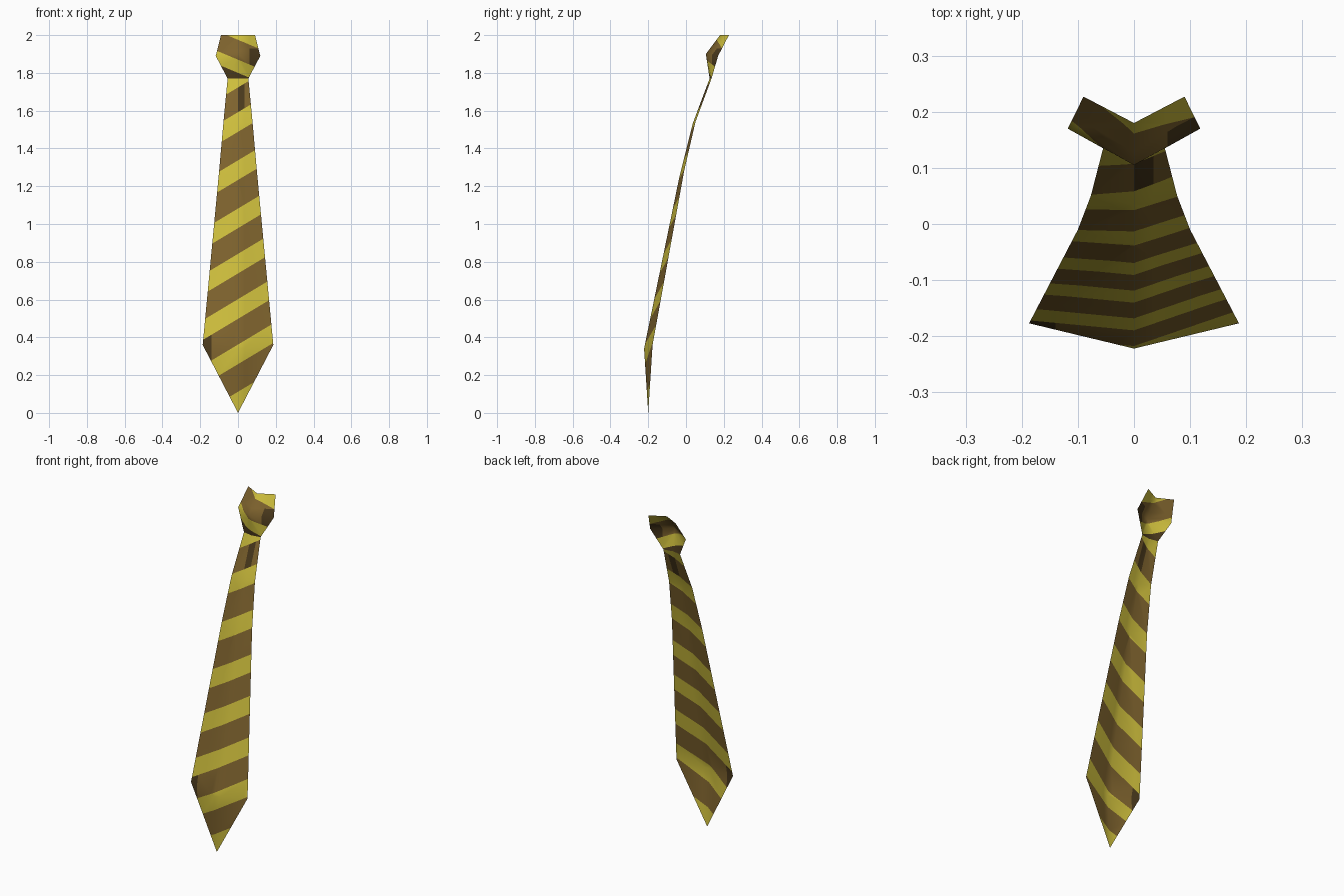
import bpy, bmesh
from mathutils import Vector

if "Cube" in bpy.data.objects:
    bpy.data.objects.remove(bpy.data.objects["Cube"])

def material(name, rgb):
    m = bpy.data.materials.new(name)
    m.diffuse_color = (*rgb, 1)
    m.use_nodes = True
    m.node_tree.nodes["Principled BSDF"].inputs["Base Color"].default_value = m.diffuse_color
    return m

MATS = [material("brown", (0.21, 0.125, 0.027)),
        material("yellow", (0.62, 0.52, 0.046)),
        material("dark brown", (0.07, 0.042, 0.012))]

def folded_sheet(name, rows, cuts, rule):
    """Sheet folded along its centre. Row: ridge y, ridge z, edge x, edge y, edge z."""
    bm = bmesh.new()
    strips = []
    for ry, rz, ex, ey, ez in rows:
        mid = bm.verts.new((0, ry, rz))
        strips.append((bm.verts.new((-ex, ey, ez)), mid, bm.verts.new((ex, ey, ez)))
                      if ex else (mid, mid, mid))
    for a, b in zip(strips, strips[1:]):
        for i in (0, 1):
            corners = list(dict.fromkeys((a[i], a[i + 1], b[i + 1], b[i])))
            bm.faces.new(corners)
    bmesh.ops.triangulate(bm, faces=bm.faces[:])
    # Cut the stripe borders into the cloth
    for co, no in cuts:
        bmesh.ops.bisect_plane(bm, geom=bm.verts[:] + bm.edges[:] + bm.faces[:],
                               plane_co=co, plane_no=no, dist=1e-5)
    for f in bm.faces:
        f.material_index = rule(f.calc_center_median())
        f.smooth = True
    me = bpy.data.meshes.new(name)
    bm.to_mesh(me)
    bm.free()
    for m in MATS:
        me.materials.append(m)
    ob = bpy.data.objects.new(name, me)
    bpy.context.collection.objects.link(ob)

# Blade: long tapering cloth with rising stripes
SLOPE, HALF = 0.60, 0.052
CENTRES = (0.06, 0.31, 0.55, 0.79, 1.03, 1.285, 1.54, 1.775)
blade_cuts = [((0, 0, c + s * HALF), Vector((-SLOPE, 0, 1)))
              for c in CENTRES for s in (-1, 1)]
blade_cuts += [((x, 0, 0), Vector((1, 0, 0))) for x in (-0.14, 0.035)]

def blade_rule(c):
    h = c.z - SLOPE * c.x
    if any(abs(h - k) < HALF for k in CENTRES):
        return 1
    if c.x < -0.14 and c.z < 0.42 or 0 < c.x < 0.035 and c.z > 1.58:
        return 2
    return 0

folded_sheet("tie_blade", [
    (-0.20, 0.0, 0, 0, 0),
    (-0.222, 0.34, 0.187, -0.177, 0.36),
    (-0.035, 1.25, 0.10, -0.01, 1.28),
    (0.035, 1.53, 0.077, 0.05, 1.54),
    (0.125, 1.77, 0.055, 0.135, 1.77)], blade_cuts, blade_rule)

# Knot: flared top piece with falling stripes
FALL = 0.42
BORDERS = (1.80, 1.87, 1.975)
knot_cuts = [((0, 0, z), Vector((FALL, 0, 1))) for z in BORDERS]
knot_cuts.append(((0.06, 0, 0), Vector((1, 0, 0))))
knot_cuts.append(((0, 0, 1.93), Vector((0, 0, 1))))

def knot_rule(c):
    h = c.z + FALL * c.x
    if BORDERS[0] < h < BORDERS[1] or h > BORDERS[2]:
        return 1
    return 2 if h < BORDERS[0] or c.x > 0.06 and c.z < 1.93 else 0

folded_sheet("tie_knot", [
    (0.125, 1.77, 0.055, 0.135, 1.77),
    (0.105, 1.90, 0.118, 0.17, 1.89),
    (0.18, 2.0, 0.09, 0.227, 2.0)], knot_cuts, knot_rule)
